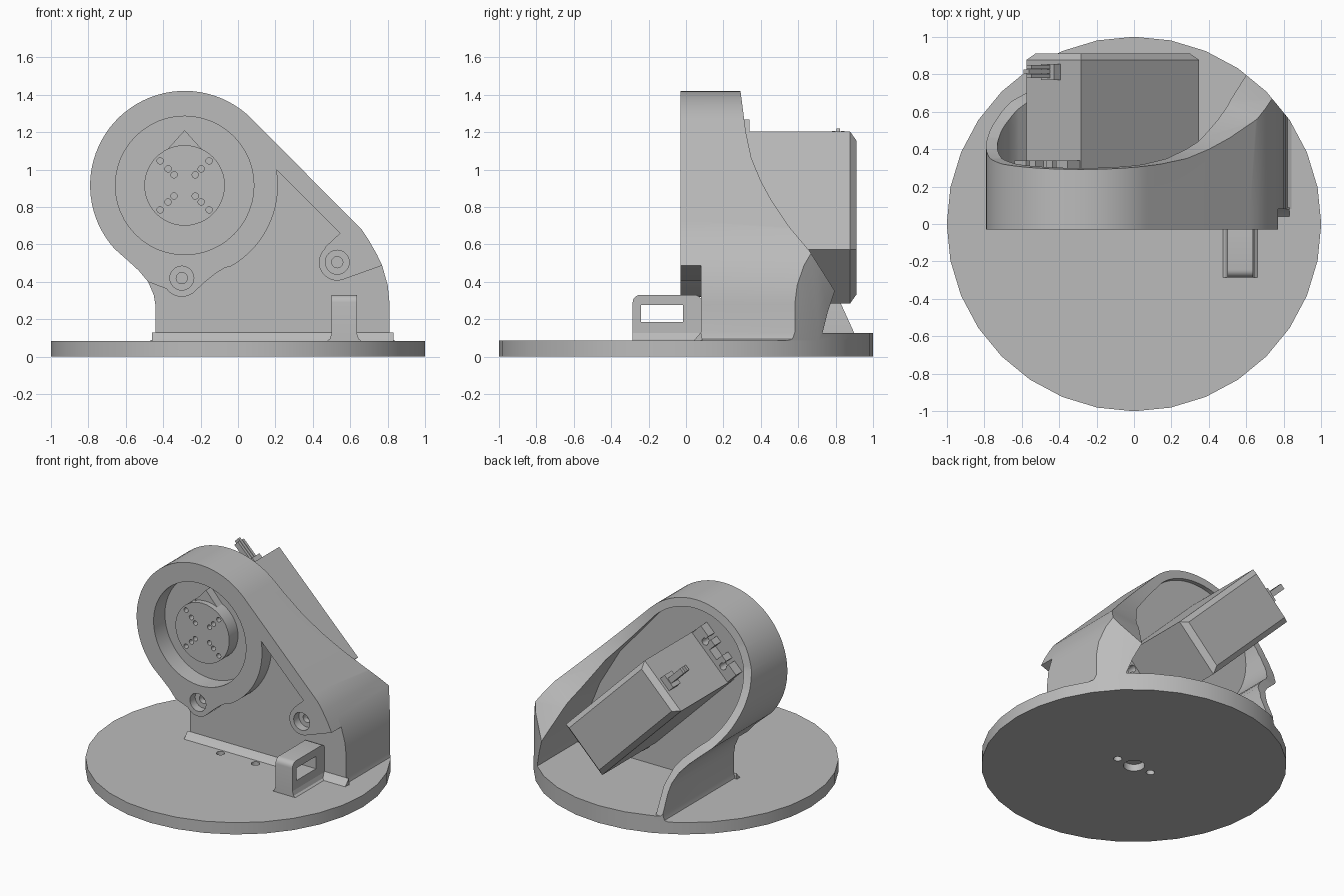
import bpy, bmesh
from math import sin, cos, radians, sqrt

cube = bpy.data.objects.get("Cube")
if cube:
    bpy.data.objects.remove(cube, do_unlink=True)

grey = bpy.data.materials.new("plain grey")
grey.use_nodes = True
COLOUR = (0.5, 0.5, 0.5, 1)
grey.diffuse_color = COLOUR
grey.node_tree.nodes["Principled BSDF"].inputs["Base Color"].default_value = COLOUR


def arc(ca, cb, r, start, end, n):
    """Points on an arc, angles in degrees, both ends included."""
    steps = [radians(start + (end - start) * i / n) for i in range(n + 1)]
    return [(ca + r * cos(t), cb + r * sin(t)) for t in steps]


def circle(ca, cb, r, n=48):
    return arc(ca, cb, r, 0, 360, n)[:-1]


def prism(name, axis, pts, lo, hi, bevel_back=0):
    """Extrude a flat profile along one axis."""
    place = {"x": lambda a, b, d: (d, a, b),
             "y": lambda a, b, d: (a, d, b),
             "z": lambda a, b, d: (a, b, d)}[axis]
    bm = bmesh.new()
    rings = [[bm.verts.new(place(a, b, d)) for a, b in pts] for d in (lo, hi)]
    bm.faces.new(rings[0])
    bm.faces.new(rings[1])
    for i in range(len(pts)):
        j = (i + 1) % len(pts)
        bm.faces.new((rings[0][i], rings[0][j], rings[1][j], rings[1][i]))
    if bevel_back:
        rim = [e for e in bm.edges if all(v in rings[1] for v in e.verts)]
        bmesh.ops.bevel(bm, geom=rim, offset=bevel_back, segments=1, affect="EDGES")
    bmesh.ops.recalc_face_normals(bm, faces=bm.faces)
    mesh = bpy.data.meshes.new(name)
    bm.to_mesh(mesh)
    bm.free()
    mesh.materials.append(grey)
    ob = bpy.data.objects.new(name, mesh)
    bpy.context.collection.objects.link(ob)
    return ob


def activate(ob):
    bpy.ops.object.select_all(action="DESELECT")
    ob.select_set(True)
    bpy.context.view_layer.objects.active = ob


def cut(ob, axis, pts, lo, hi, operation="DIFFERENCE"):
    """Boolean the object with a temporary prism."""
    tool = prism("cutter", axis, pts, lo, hi)
    tool.hide_render = True
    mod = ob.modifiers.new("cut", "BOOLEAN")
    mod.operation, mod.solver, mod.object = operation, "EXACT", tool
    activate(ob)
    bpy.ops.object.modifier_apply(modifier=mod.name)
    bpy.data.objects.remove(tool, do_unlink=True)


AX, AZ = -0.285, 0.915          # motor shaft position
K = 1 / sqrt(2)


def tilted(u, v):
    """Motor frame: u runs down to the right, v up to the right."""
    return (AX + (u + v) * K, AZ + (v - u) * K)


def tilted_box(name, u0, u1, v0, v1, lo, hi, bevel_back=0):
    pts = [tilted(u0, v0), tilted(u1, v0), tilted(u1, v1), tilted(u0, v1)]
    return prism(name, "y", pts, lo, hi, bevel_back)


# Base disc with screw holes and a blind centre socket
disc = circle(0, 0, 1, 32)
base = prism("base_disc", "z", disc, 0, 0.085)
for x in (-0.14, 0.14):
    cut(base, "z", circle(x, 0, 0.028, 20), -0.1, 0.2)
cut(base, "z", circle(0, 0, 0.07, 32), -0.1, 0.05)

# Housing: outer outline, cut back by a slope, trimmed to the disc, hollowed from behind
crown = arc(AX, AZ, 0.505, 45, 222, 40)
shoulder = [(0.77, 0.487), (0.74, 0.55), (0.70, 0.62), (0.66, 0.68), (0.62, 0.72)]
left_waist = [(-0.59, 0.515), (-0.53, 0.46), (-0.48, 0.4), (-0.45, 0.33)]
outline = ([(-0.48, 0.08), (0.85, 0.08), (0.82, 0.095), (0.81, 0.13), (0.81, 0.28), (0.80, 0.38)]
           + shoulder + crown + left_waist
           + [(-0.44, 0.27), (-0.44, 0.13), (-0.45, 0.095)])
housing = prism("housing", "y", outline, 0.08, 1.1)
slope = [(0, 0), (1.2, 0), (1.2, 0.125), (0.9, 0.125), (0.80, 0.345), (0.66, 0.565),
         (0.555, 0.69), (0.46, 0.83), (0.40, 0.94), (0.35, 1.06), (0.32, 1.2), (0.29, 1.43), (0, 1.43)]
cut(housing, "x", slope, -1.2, 1.2, "INTERSECT")
cut(housing, "z", disc, -0.1, 1.6, "INTERSECT")
cavity = ([(-0.39, 0.125), (0.68, 0.125), (0.645, 0.24), (0.60, 0.35), (0.50, 0.6), (0.34, 0.87)]
          + arc(AX, AZ, 0.445, 45, 222, 40)
          + [(-0.55, 0.56), (-0.48, 0.49), (-0.43, 0.42), (-0.395, 0.3)])
cut(housing, "y", cavity, 0.27, 1.3)
cut(housing, "y", circle(AX, AZ, 0.37), -0.2, 0.1)
fillet = prism("front_fillet", "x", [(0.035, 0.08), (0.05, 0.095), (0.08, 0.13), (0.09, 0.08)], -0.46, 0.83)

# Front cover: ring with a lower boss and an arm along the sloping side
boss_r = (0.53, 0.505)
boss_l = (-0.3, 0.42)
cover_outline = (shoulder + crown + left_waist[:3]
                 + arc(*boss_l, 0.1, 215, 305, 10)
                 + [(-0.17, 0.405), (-0.12, 0.445), (-0.07, 0.475)]
                 + arc(AX, AZ, 0.498, 300, 369, 18)
                 + [(0.205, 1.0), (0.545, 0.66), (0.47, 0.59)]
                 + arc(*boss_r, 0.098, 135, 285, 12))
cover = prism("front_cover", "y", cover_outline, -0.03, 0.08)
cut(cover, "y", circle(AX, AZ, 0.37), -0.2, 0.3)
for boss in (boss_l, boss_r):
    cut(cover, "y", circle(*boss, 0.064, 24), -0.2, 0.03)
    cut(cover, "y", circle(*boss, 0.03, 20), -0.2, 0.07)

# Output horn with diagonal rows of holes and a pointer
horn = prism("output_horn", "y", circle(AX, AZ, 0.215), 0.0, 0.11)
for quarter in range(4):
    t = radians(45 + 90 * quarter)
    for r in (0.08, 0.125, 0.185):
        cut(horn, "y", circle(AX + r * cos(t), AZ + r * sin(t), 0.017, 14), -0.1, 0.04)
pointer = prism("pointer", "y", [(AX - 0.09, 1.11), (AX + 0.09, 1.11), (AX, 1.21)], 0.04, 0.11)

# Motor body with chamfered back, mounting ears and plug
motor = tilted_box("motor_body", -0.203, 0.688, -0.205, 0.205, 0.26, 0.912, 0.035)
for u0, u1 in ((-0.30, -0.2), (0.68, 0.76)):
    ear = tilted_box("motor_ear", u0, u1, -0.2, 0.2, 0.26, 0.34)
    outer = u0 if u0 < 0 else u1
    for v in (-0.1, 0.1):
        cut(ear, "y", circle(*tilted((u0 + u1) / 2, v), 0.025, 16), 0.2, 0.4)
        notch = [tilted(outer + du, v + dv) for du, dv in
                 ((-0.05, -0.013), (0.05, -0.013), (0.05, 0.013), (-0.05, 0.013))]
        cut(ear, "y", notch, 0.2, 0.4)
    middle = [tilted(outer + du, dv) for du, dv in
              ((-0.06, -0.04), (0.06, -0.04), (0.06, 0.04), (-0.06, 0.04))]
    cut(ear, "y", middle, 0.2, 0.4)
socket = tilted_box("plug_socket", -0.25, -0.2, -0.05, 0.05, 0.77, 0.855)
for i in range(3):
    y = 0.79 + 0.024 * i
    tilted_box("plug_wire", -0.41 + 0.02 * abs(i - 1), -0.24, -0.02, 0.02, y - 0.01, y + 0.01)

# Cable loop on the front, with a flared foot
loop_outline = ([(0.085, 0.08), (0.085, 0.29)] + arc(0.045, 0.29, 0.04, 0, 90, 5)
                + arc(-0.245, 0.29, 0.04, 90, 180, 5) + [(-0.285, 0.08)])
loop = prism("cable_loop", "x", loop_outline, 0.5, 0.635)
cut(loop, "x", [(-0.24, 0.185), (-0.015, 0.185), (-0.015, 0.275), (-0.24, 0.275)], 0.4, 0.7)
foot = [(0.47, 0.08), (0.49, 0.095), (0.5, 0.125), (0.635, 0.125), (0.645, 0.095), (0.665, 0.08)]
prism("cable_loop_foot", "y", foot, -0.285, 0.085)

# Smooth the curved walls, keep real edges sharp
for ob in list(bpy.context.scene.objects):
    if ob.type == "MESH":
        activate(ob)
        bpy.ops.object.shade_smooth_by_angle(angle=radians(25))
